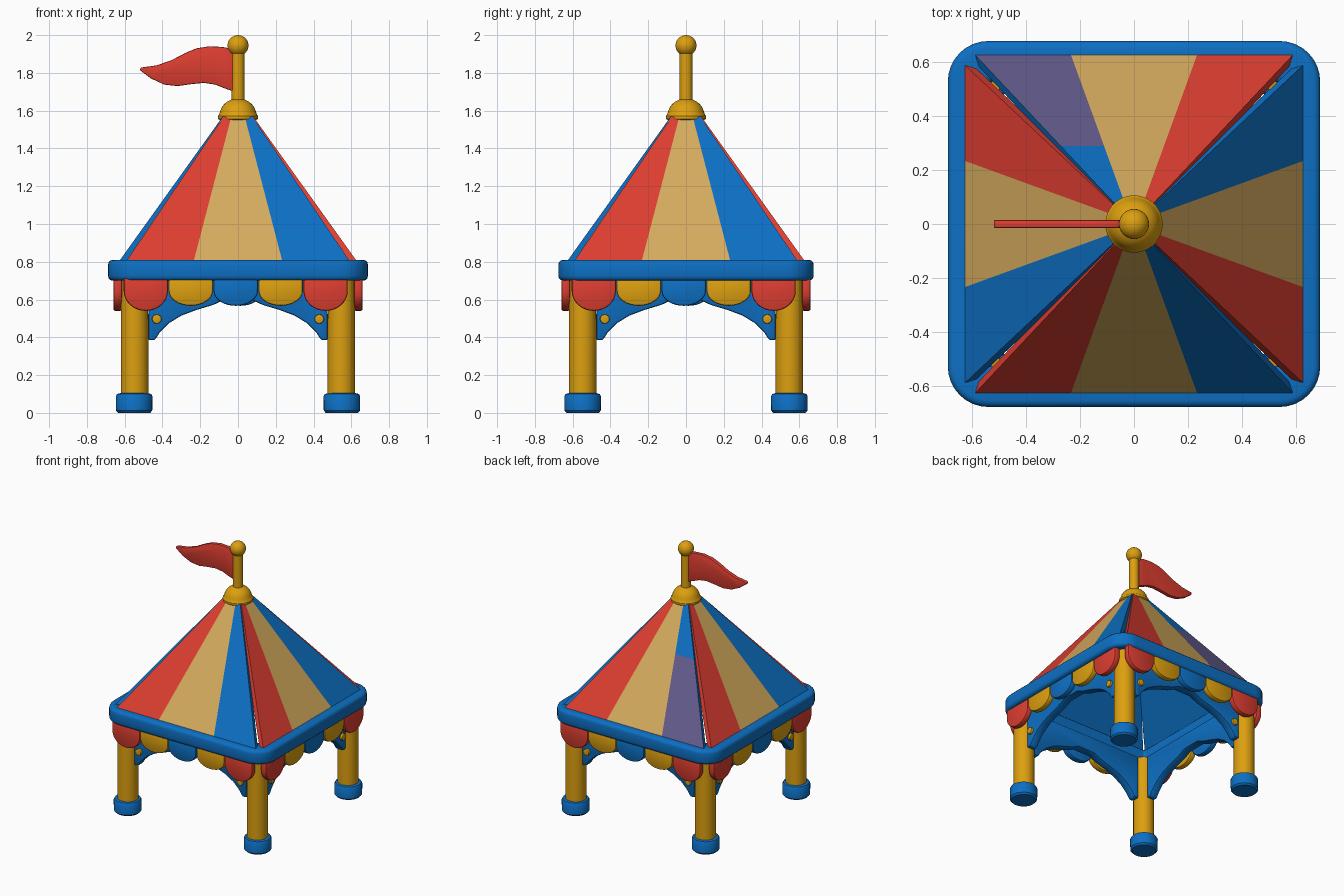
import bpy, bmesh
from math import sin, cos, pi, radians
from mathutils import Matrix, Vector

if "Cube" in bpy.data.objects:
    bpy.data.objects.remove(bpy.data.objects["Cube"])


def material(name, rgb):
    m = bpy.data.materials.new(name)
    m.use_nodes = True
    m.diffuse_color = (*rgb, 1)
    m.node_tree.nodes["Principled BSDF"].inputs["Base Color"].default_value = (*rgb, 1)
    return m


RED = material("red", (0.73, 0.048, 0.03))
BLUE = material("blue", (0.004, 0.162, 0.55))
GOLD = material("gold", (0.72, 0.35, 0.005))
CREAM = material("cream", (0.67, 0.41, 0.112))
PURPLE = material("purple", (0.127, 0.107, 0.27))
SIDES = ["front", "left", "back", "right"]


def finish(bm, name, mats, turn=0, bevel=0):
    """Bevel sharp edges, turn to a side of the tent, and make a smooth-shaded object."""
    bmesh.ops.recalc_face_normals(bm, faces=bm.faces)
    if bevel:
        edges = [e for e in bm.edges if e.calc_face_angle(0) > radians(35)]
        bmesh.ops.bevel(bm, geom=edges, offset=bevel, segments=2, profile=0.5, affect='EDGES')
    bm.transform(Matrix.Rotation(turn * pi / 2, 4, 'Z'))
    mesh = bpy.data.meshes.new(name)
    bm.to_mesh(mesh)
    bm.free()
    for m in mats:
        mesh.materials.append(m)
    ob = bpy.data.objects.new(name, mesh)
    bpy.context.collection.objects.link(ob)
    bpy.ops.object.select_all(action='DESELECT')
    ob.select_set(True)
    bpy.context.view_layer.objects.active = ob
    bpy.ops.object.shade_smooth_by_angle(angle=radians(32))
    return ob


def bridge(bm, a, b):
    for i in range(len(a)):
        j = (i + 1) % len(a)
        bm.faces.new((a[i], a[j], b[j], b[i]))


def lathe(name, profile, mat, x=0, y=0, seg=32):
    """Turn (radius, height) points about a vertical axis."""
    bm = bmesh.new()
    rings = [[bm.verts.new((x + r * cos(2 * pi * i / seg), y + r * sin(2 * pi * i / seg), z))
              for i in range(seg)] for r, z in profile]
    for a, b in zip(rings, rings[1:]):
        bridge(bm, a, b)
    bm.faces.new(rings[0])
    bm.faces.new(rings[-1])
    return finish(bm, name, [mat])


def plate(name, outline, v0, v1, mat, turn=0, bevel=0.01):
    """Extrude an upright (x, z) outline between two distances out from the centre."""
    bm = bmesh.new()
    a, b = [[bm.verts.new((x, -v, z)) for x, z in outline] for v in (v0, v1)]
    bridge(bm, a, b)
    bm.faces.new(a)
    bm.faces.new(b)
    return finish(bm, name, [mat], turn, bevel)


# Rounded square frame under the roof
def rounded_loop(bm, hx, hy, r, z, n=8):
    loop = []
    for q, (sx, sy) in enumerate([(1, 1), (-1, 1), (-1, -1), (1, -1)]):
        for i in range(n + 1):
            t = (q + i / n) * pi / 2
            loop.append(bm.verts.new((sx * (hx - r) + r * cos(t), sy * (hy - r) + r * sin(t), z)))
    return loop


bm = bmesh.new()
section = []
for q, (d, z) in enumerate([(0.125, 0.785), (0.025, 0.785), (0.025, 0.725), (0.125, 0.725)]):
    for i in range(4):
        t = (q + i / 3) * pi / 2
        section.append((d + 0.025 * cos(t), z + 0.025 * sin(t)))
loops = [rounded_loop(bm, 0.688 - d, 0.676 - d, max(0.15 - d, 0.02), z) for d, z in section]
for a, b in zip(loops, loops[1:] + loops[:1]):
    bridge(bm, a, b)
finish(bm, "roof_frame", [BLUE])

# Posts and their feet
for sx, nx in ((1, "left"), (-1, "right")):
    for sy, ny in ((1, "back"), (-1, "front")):
        lathe(f"{ny}_{nx}_post", [(0.073, 0.08), (0.073, 0.4), (0.07, 0.72)], GOLD, sx * 0.547, sy * 0.547)
        lathe(f"{ny}_{nx}_foot", [(0.085, 0), (0.096, 0.012), (0.097, 0.088), (0.09, 0.1), (0.075, 0.104)],
              BLUE, sx * 0.55, sy * 0.547)

# Striped roof slabs, one on each side
MATS = [RED, CREAM, BLUE, PURPLE]
BOTTOM = [-0.592, -0.235, 0.235, 0.592]
TOP = [-0.075, -0.035, 0.035, 0.075]
for k, side in enumerate(SIDES):
    bm = bmesh.new()
    layers = []
    for depth in (0, 0.035):
        rows = []
        for t in (0, 0.62, 1):
            v, z = 0.63 - 0.55 * t, 0.802 + 0.768 * t
            rows.append([bm.verts.new((b + (c - b) * t, -v + depth * 0.81, z - depth * 0.58))
                         for b, c in zip(BOTTOM, TOP)])
        layers.append(rows)
    outer, inner = layers
    for r in range(2):
        for c in range(3):
            for layer in layers:
                f = bm.faces.new((layer[r][c], layer[r][c + 1], layer[r + 1][c + 1], layer[r + 1][c]))
                f.material_index = c if layer is outer else 2
                # The back has a faded lower panel
                if layer is outer and side == "back" and c == 2 and r == 0:
                    f.material_index = 3
        for c, m in ((0, 0), (3, 2)):
            bm.faces.new((outer[r][c], outer[r + 1][c], inner[r + 1][c], inner[r][c])).material_index = m
    for c in range(3):
        for r in (0, 2):
            bm.faces.new((outer[r][c], outer[r][c + 1], inner[r][c + 1], inner[r][c])).material_index = c
    finish(bm, f"{side}_roof", MATS, k)

# Scalloped valance, arched braces and studs on each side
arch = [(0.475, 0.385), (0.44, 0.385), (0.415, 0.425), (0.365, 0.475), (0.3, 0.515),
        (0.22, 0.545), (0.13, 0.572), (0.07, 0.6)]
brace = [(-0.475, 0.72), *[(-x, z) for x, z in arch], *reversed(arch), (0.475, 0.72)]
for k, side in enumerate(SIDES):
    for i, mat in enumerate([RED, GOLD, BLUE, GOLD, RED]):
        cx, low = (i - 2) * 0.238 - 0.012, 0.54 if mat == RED else 0.567
        flap = [(cx - 0.117, 0.72)]
        for j in range(17):
            t = pi + pi * j / 16
            flap.append((cx + 0.117 * cos(t), 0.645 + (0.645 - low) * sin(t)))
        flap.append((cx + 0.117, 0.72))
        plate(f"{side}_flap_{i + 1}", flap, 0.615, 0.66, mat, k)
    plate(f"{side}_arch_brace", brace, 0.515, 0.58, BLUE, k)
    for sx, n in ((-1, "a"), (1, "b")):
        stud = [(sx * 0.43 + 0.025 * cos(2 * pi * j / 16), 0.497 + 0.025 * sin(2 * pi * j / 16)) for j in range(16)]
        plate(f"{side}_stud_{n}", stud, 0.57, 0.597, GOLD, k, 0.006)

# Cap, flagpole and ball
dome = [(0.095, 1.55), (0.106, 1.557), (0.106, 1.572), (0.1, 1.58)]
dome += [(0.096 * cos(t * pi / 16), 1.58 + 0.084 * sin(t * pi / 16)) for t in range(1, 8)]
lathe("roof_cap", dome, GOLD)
lathe("flagpole", [(0.034, 1.6), (0.034, 1.93)], GOLD)
lathe("pole_ball", [(0.055 * sin(pi * t / 16) + 0.0005, 1.945 - 0.055 * cos(pi * t / 16)) for t in range(17)], GOLD)

# Waving pennant
pennant = [(-0.02, 1.925), (-0.08, 1.937), (-0.15, 1.941), (-0.22, 1.93), (-0.28, 1.905), (-0.35, 1.868),
           (-0.43, 1.84), (-0.515, 1.828), (-0.52, 1.815), (-0.46, 1.77), (-0.39, 1.738), (-0.32, 1.73),
           (-0.25, 1.74), (-0.18, 1.747), (-0.12, 1.738), (-0.07, 1.718), (-0.02, 1.7)]
plate("pennant", pennant, -0.015, 0.015, RED, 0, 0.006)
